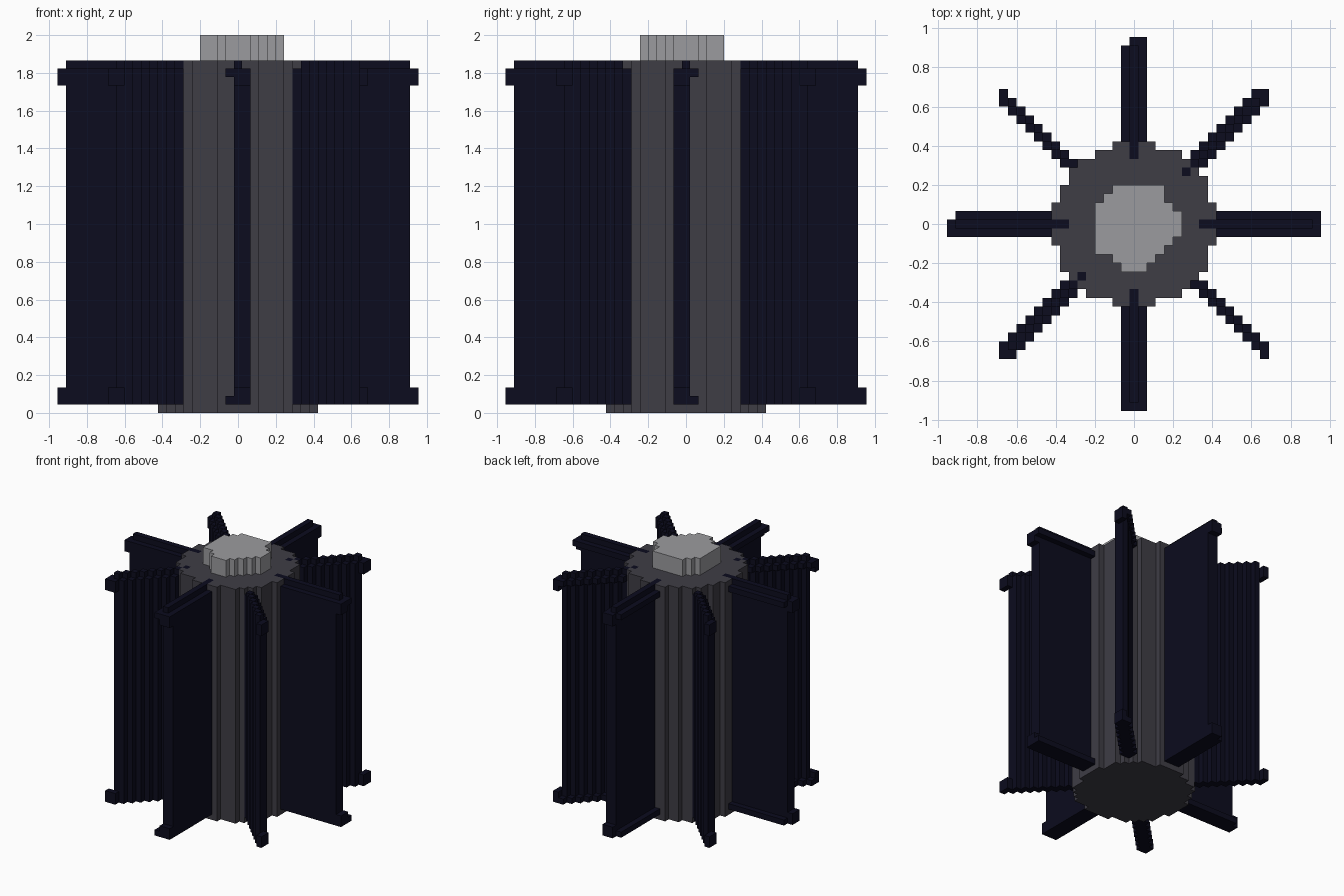
import bpy
import bmesh

cube = bpy.data.objects.get("Cube")
if cube:
    bpy.data.objects.remove(cube, do_unlink=True)

UNIT = 2 / 45      # edge of one block


def material(name, colour):
    m = bpy.data.materials.new(name)
    m.use_nodes = True
    m.diffuse_color = (*colour, 1)
    m.node_tree.nodes["Principled BSDF"].inputs["Base Color"].default_value = (*colour, 1)
    return m


navy = material("dark navy", (0.0035, 0.0035, 0.013))
grey = material("dark grey", (0.049, 0.047, 0.06))
silver = material("light grey", (0.33, 0.33, 0.345))


def build(name, layers, mat):
    """Extrude sets of grid cells, each between two block heights."""
    bm = bmesh.new()
    for cells, low, high in layers:
        corners = {}

        def corner(x, y):
            if (x, y) not in corners:
                corners[x, y] = bm.verts.new(((x - .5) * UNIT, (y - .5) * UNIT, low * UNIT))
            return corners[x, y]

        faces = [bm.faces.new((corner(x, y), corner(x, y + 1),
                               corner(x + 1, y + 1), corner(x + 1, y)))
                 for x, y in sorted(cells)]
        grown = bmesh.ops.extrude_face_region(bm, geom=faces, use_keep_orig=True)
        top = [v for v in grown["geom"] if isinstance(v, bmesh.types.BMVert)]
        bmesh.ops.translate(bm, verts=top, vec=(0, 0, (high - low) * UNIT))
    bmesh.ops.recalc_face_normals(bm, faces=bm.faces)
    mesh = bpy.data.meshes.new(name)
    bm.to_mesh(mesh)
    bm.free()
    mesh.materials.append(mat)
    obj = bpy.data.objects.new(name, mesh)
    bpy.context.collection.objects.link(obj)


def disc(limit, reach):
    span = range(-reach, reach + 1)
    return {(x, y) for x in span for y in span if x * x + y * y <= limit}


# Footprints of the hub and its cap
core = disc(89, 9) - {(-5, 8), (-8, 5)}
cap = disc(20, 4) | {(3, 4), (-4, -3)}
cap |= {(5, k) for k in (-1, 0, 1)} | {(k, -5) for k in (-1, 0, 1)}


def fin_cells(dx, dy, start, end, offsets):
    """Row of cells running outward, widened sideways by the offsets."""
    cells = set()
    for i in range(start, end + 1):
        for j in offsets:
            x, y = (i * dx, i * dy + j) if dy == 0 else (i * dx + j, i * dy)
            if max(abs(x), abs(y)) <= end:
                cells.add((x, y))
    return cells


# Eight fins: flange at both ends, thinner web between, ridge on top
ridges = set()
fins = {"right": (-1, 0), "left": (1, 0), "front": (0, -1), "back": (0, 1),
        "front_right": (-1, -1), "front_left": (1, -1),
        "back_right": (-1, 1), "back_left": (1, 1)}
for name, (dx, dy) in fins.items():
    diagonal = dx * dy != 0
    start, end = (6, 15) if diagonal else (8, 21)
    wide = (-1, 0, 1)
    web = (-1, 0) if dy == 0 else (0, 1)
    if dx * dy < 0:
        wide = web = (0, dx)
    flange = fin_cells(dx, dy, start, end, wide) - core
    tab = fin_cells(dx, dy, start, end, web) - core
    wall = fin_cells(dx, dy, start, end - 1, web) - core
    if (dx, dy) == (0, 1):
        flange.discard((-1, end))
    if (dx, dy) == (-1, 0):
        flange.discard((-end, 1))
    first = 8 if dx * dy < 0 else start
    ridge = fin_cells(dx, dy, first, end - 1, (0,))
    ridges |= ridge
    build(name + "_fin", [(flange, 1, 2), (tab, 2, 3), (wall, 3, 39),
                          (tab, 39, 40), (flange, 40, 41), (ridge, 41, 42)], navy)

# Central hub with the ridges let into its top, then the raised cap
build("hub", [(core, 0, 41), (core - ridges, 41, 42)], grey)
build("hub_cap", [(cap, 42, 45)], silver)
